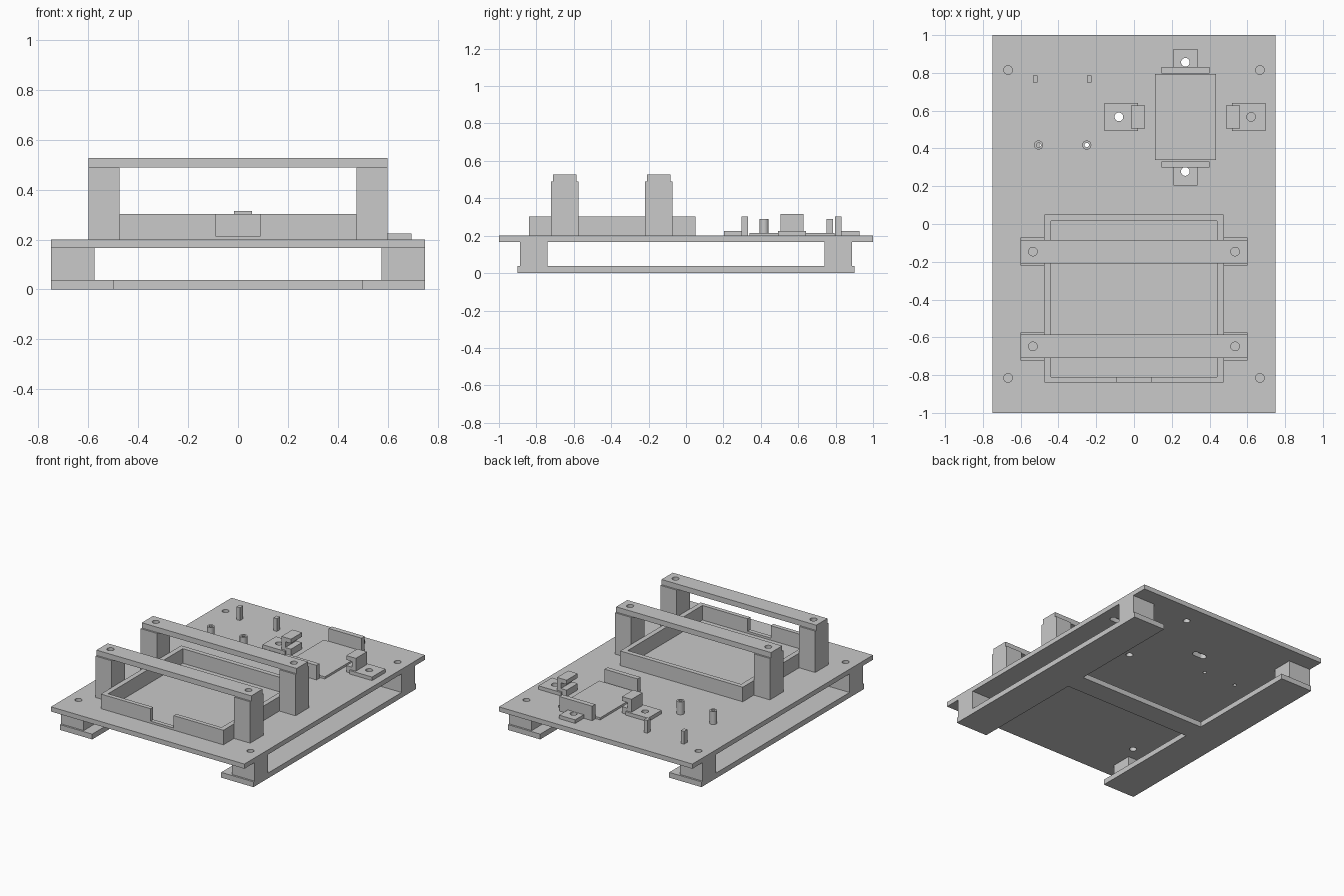
import bpy, bmesh, math
from mathutils import Matrix, Vector

if "Cube" in bpy.data.objects:
    bpy.data.objects.remove(bpy.data.objects["Cube"])

grey = bpy.data.materials.new("plain_grey")
grey.diffuse_color = (0.585, 0.585, 0.585, 1)
grey.use_nodes = True
grey.node_tree.nodes["Principled BSDF"].inputs["Base Color"].default_value = grey.diffuse_color


def finish(name, bm):
    bmesh.ops.recalc_face_normals(bm, faces=bm.faces)
    me = bpy.data.meshes.new(name)
    bm.to_mesh(me)
    bm.free()
    me.materials.append(grey)
    ob = bpy.data.objects.new(name, me)
    bpy.context.collection.objects.link(ob)
    return ob


def add_box(bm, x0, x1, y0, y1, z0, z1):
    size = Vector((x1 - x0, y1 - y0, z1 - z0))
    mid = Vector((x0 + x1, y0 + y1, z0 + z1)) / 2
    bmesh.ops.create_cube(bm, size=1, matrix=Matrix.Translation(mid) @ Matrix.Diagonal(size).to_4x4())


def add_cyl(bm, x, y, r, z0, z1):
    bmesh.ops.create_cone(bm, cap_ends=True, segments=24, radius1=r, radius2=r, depth=z1 - z0,
                          matrix=Matrix.Translation((x, y, (z0 + z1) / 2)))


def box(name, *b):
    bm = bmesh.new()
    add_box(bm, *b)
    return finish(name, bm)


def prism(name, pts, axis, a, b):
    """Extrude a closed profile: axis 'y' takes (x, z) points, axis 'z' takes (x, y) points."""
    bm = bmesh.new()
    vs = [bm.verts.new((p, a, q) if axis == 'y' else (p, q, a)) for p, q in pts]
    face = bm.faces.new(vs)
    new = bmesh.ops.extrude_face_region(bm, geom=[face])["geom"]
    step = (0, b - a, 0) if axis == 'y' else (0, 0, b - a)
    bmesh.ops.translate(bm, vec=step, verts=[v for v in new if isinstance(v, bmesh.types.BMVert)])
    return finish(name, bm)


def subtract(ob, cutter):
    cutter.hide_render = True
    mod = ob.modifiers.new("cut", 'BOOLEAN')
    mod.operation, mod.solver, mod.object = 'DIFFERENCE', 'EXACT', cutter
    bpy.context.view_layer.objects.active = ob
    bpy.ops.object.modifier_apply(modifier=mod.name)
    bpy.data.objects.remove(cutter)


def cut(ob, holes=(), boxes=()):
    """Subtract separate vertical round holes (x, y, r) and boxes."""
    bm = bmesh.new()
    for x, y, r in holes:
        add_cyl(bm, x, y, r, -0.5, 1)
    for b in boxes:
        add_box(bm, *b)
    subtract(ob, finish("cutter", bm))


def cut_slot(ob, x, y, half, r):
    """Subtract one round-ended slot running along x."""
    pts = []
    for i in range(18):
        a = math.radians(-90 + 180 * (i % 9) / 8 + (180 if i > 8 else 0))
        pts.append((x + (half if i < 9 else -half) + r * math.cos(a), y + r * math.sin(a)))
    subtract(ob, prism("slot_cutter", pts, 'z', -0.5, 1))


R = 0.023
TOP = 0.2
strap_ys = (-0.648, -0.146)
strap_holes = [(s * 0.535, y, R) for s in (-1, 1) for y in strap_ys]
corner_holes = [(sx * 0.667, sy * 0.815, R) for sx in (-1, 1) for sy in (-1, 1)]
end_holes = [(0.272, 0.856, R), (0.272, 0.278, R)]
standoffs = [(-0.505, 0.418), (-0.25, 0.418)]

# Main deck with screw holes and two adjustment slots
deck = box("deck_plate", -0.75, 0.75, -1, 1, 0.167, TOP)
cut(deck, strap_holes + corner_holes + end_holes + [(x, y, 0.012) for x, y in standoffs])
for x in (-0.08, 0.62):
    cut_slot(deck, x, 0.567, 0.03, R)

# H-shaped bottom frame
H = [(-0.75, -0.9), (-0.5, -0.9), (-0.5, -0.07), (0.5, -0.07), (0.5, -0.9), (0.75, -0.9),
     (0.75, 0.9), (0.5, 0.9), (0.5, 0.08), (-0.5, 0.08), (-0.5, 0.9), (-0.75, 0.9)]
prism("bottom_frame", H, 'z', 0, 0.037)

# Corner legs between frame and deck
for sx in (-1, 1):
    for sy in (-1, 1):
        xs, ys = sorted((sx * 0.575, sx * 0.75)), sorted((sy * 0.74, sy * 0.887))
        leg = box("corner_leg", *xs, *ys, 0.037, 0.167)
        cut(leg, [(sx * 0.667, sy * 0.815, R)])

# Open tray with a notch in the front wall
tray = box("tray_wall", -0.475, 0.475, -0.84, 0.05, TOP, 0.302)
cut(tray, boxes=[(-0.44, 0.44, -0.81, 0.017, 0.1, 0.5)])
cut(tray, boxes=[(-0.09, 0.09, -0.9, -0.75, 0.215, 0.5)])

# Strap posts and crossbars
for y in strap_ys:
    for s in (-1, 1):
        xs = sorted((s * 0.475, s * 0.6))
        post = box("strap_post", *xs, y - 0.074, y + 0.074, TOP, 0.49)
        cut(post, [(s * 0.535, y, R)])
    bar = box("strap_bar", -0.6, 0.6, y - 0.062, y + 0.062, 0.49, 0.527)
    cut(bar, [(s * 0.535, y, R) for s in (-1, 1)])

# Flat module pad
box("module_pad", 0.11, 0.435, 0.34, 0.793, TOP, 0.215)

# End brackets: foot with a hole and an upright wall
for name, foot, wall, hole in (
        ("back_bracket", (0.82, 0.927), (0.797, 0.832), end_holes[0]),
        ("front_bracket", (0.204, 0.31), (0.298, 0.331), end_holes[1])):
    ob = box(name + "_foot", 0.21, 0.335, *foot, TOP, 0.225)
    cut(ob, [hole])
    box(name + "_wall", 0.145, 0.4, *wall, TOP, 0.302)

# Side clips: foot with a hole and a C-shaped jaw opening inward
for name, jaw, out, foot, hx in (
        ("left_clip", -0.017, 1, (-0.155, 0.02), -0.08),
        ("right_clip", 0.56, -1, (0.52, 0.695), 0.62)):
    ob = box(name + "_foot", *foot, 0.492, 0.641, TOP, 0.225)
    cut(ob, [(hx, 0.567, R)])
    C = [(0, TOP), (0.074, TOP), (0.074, 0.245), (0.03, 0.245),
         (0.03, 0.285), (0.074, 0.285), (0.074, 0.315), (0, 0.315)]
    prism(name + "_jaw", [(jaw + out * x, z) for x, z in C], 'y', 0.505, 0.628)

# Round hollow standoffs and square pins
for x, y in standoffs:
    bm = bmesh.new()
    add_cyl(bm, x, y, 0.024, TOP, 0.29)
    so = finish("standoff", bm)
    cut(so, [(x, y, 0.012)])
for x in (-0.523, -0.237):
    box("square_pin", x - 0.013, x + 0.013, 0.75, 0.786, TOP, 0.29)

# Crisp flats, smooth hole walls
for ob in bpy.context.scene.objects:
    ob.select_set(True)
bpy.ops.object.shade_smooth_by_angle(angle=math.radians(30))
